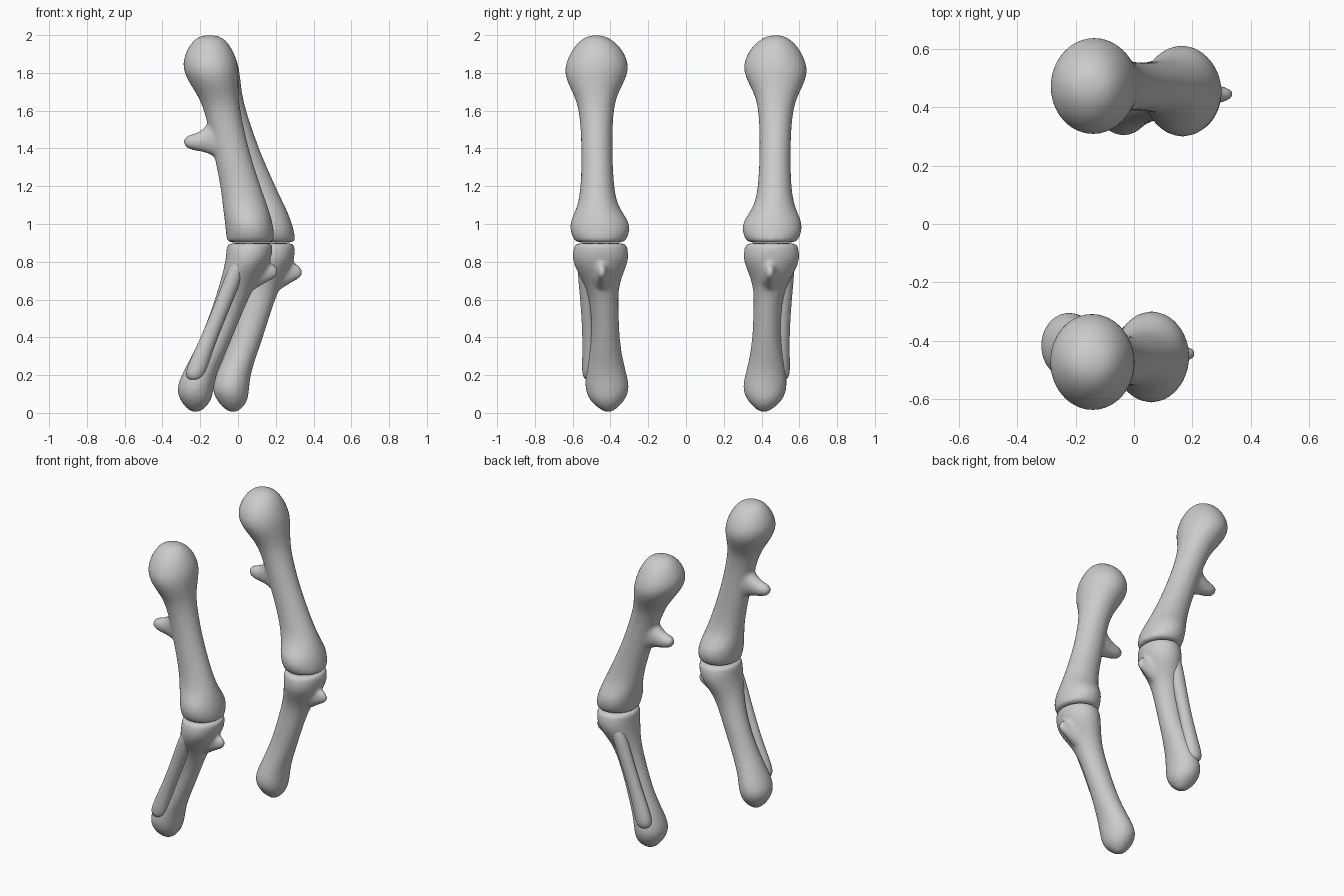
import bpy, bmesh, math

cube = bpy.data.objects.get("Cube")
if cube:
    bpy.data.objects.remove(cube, do_unlink=True)

GREY = (0.6, 0.6, 0.6, 1)
bone = bpy.data.materials.new("bone grey")
bone.use_nodes = True
bone.diffuse_color = GREY
bone.node_tree.nodes["Principled BSDF"].inputs["Base Color"].default_value = GREY

SIDES = 20

# Each section is: height, x from, x to, y from, y to
THIGH = [
    (2.0, -.17, -.13, -.49, -.46),
    (1.99, -.22, -.08, -.54, -.41),
    (1.94, -.265, -.035, -.595, -.345),
    (1.86, -.297, 0, -.638, -.302),
    (1.79, -.285, .005, -.647, -.305),
    (1.71, -.235, .003, -.61, -.35),
    (1.62, -.18, .008, -.565, -.385),
    (1.4, -.135, .055, -.553, -.39),
    (1.2, -.093, .12, -.557, -.382),
    (1.09, -.082, .16, -.575, -.36),
    (1.02, -.072, .182, -.615, -.3),
    (.96, -.066, .192, -.617, -.293),
    (.915, -.062, .192, -.595, -.315),
    (.901, -.055, .185, -.58, -.33),
    (.901, .03, .1, -.5, -.4),
]
SHIN = [
    (.899, .03, .1, -.5, -.4),
    (.899, -.055, .18, -.585, -.32),
    (.885, -.062, .187, -.595, -.31),
    (.82, -.065, .18, -.608, -.297),
    (.75, -.08, .145, -.58, -.325),
    (.66, -.105, .08, -.525, -.36),
    (.52, -.15, .02, -.5, -.355),
    (.36, -.215, -.045, -.503, -.35),
    (.22, -.29, -.11, -.53, -.318),
    (.13, -.332, -.127, -.54, -.292),
    (.06, -.305, -.14, -.51, -.325),
    (.015, -.265, -.185, -.45, -.375),
    (.003, -.235, -.215, -.425, -.4),
]
SPLINT = [
    (.83, -.02, .06, -.58, -.5),
    (.72, -.07, .025, -.572, -.49),
    (.6, -.115, -.025, -.56, -.485),
    (.42, -.188, -.1, -.548, -.475),
    (.28, -.255, -.15, -.55, -.465),
    (.2, -.285, -.172, -.552, -.46),
    (.17, -.255, -.205, -.53, -.48),
]

# Spur sections run along x instead: x, y from, y to, z from, z to
HIP_SPUR = [
    (-.04, -.53, -.41, 1.33, 1.59),
    (-.12, -.53, -.41, 1.35, 1.57),
    (-.16, -.52, -.42, 1.375, 1.53),
    (-.21, -.515, -.425, 1.385, 1.48),
    (-.265, -.51, -.43, 1.395, 1.475),
    (-.29, -.485, -.455, 1.42, 1.45),
]
KNEE_SPUR = [
    (.03, -.52, -.37, .62, .85),
    (.11, -.495, -.395, .665, .82),
    (.16, -.475, -.415, .695, .8),
    (.195, -.468, -.422, .71, .785),
    (.212, -.455, -.435, .73, .765),
]


def loft(bm, sections, along_x=False):
    """Skin a row of elliptical rings and close both ends."""
    rings = []
    for s, a0, a1, b0, b1 in sections:
        ring = []
        for i in range(SIDES):
            t = math.tau * i / SIDES
            a = (a0 + a1) / 2 + (a1 - a0) / 2 * math.cos(t)
            b = (b0 + b1) / 2 + (b1 - b0) / 2 * math.sin(t)
            ring.append(bm.verts.new((s, a, b) if along_x else (a, b, s)))
        rings.append(ring)
    for low, high in zip(rings, rings[1:]):
        for i in range(SIDES):
            j = (i + 1) % SIDES
            bm.faces.new((low[i], low[j], high[j], high[i]))
    bm.faces.new(rings[0])
    bm.faces.new(rings[-1])


def swing(co):
    """Lean a leg forward at the knee and the foot."""
    if co.z > 0.9:
        co.x += 0.115 * max(0, 1.85 - co.z) / 0.95
    else:
        co.x += 0.115 + 0.075 * (0.9 - co.z) / 0.8


def make_bone(name, shaft, spur, far):
    bm = bmesh.new()
    loft(bm, shaft)
    if spur:
        loft(bm, spur, along_x=True)
    if far:
        for v in bm.verts:
            v.co.y = -v.co.y
            swing(v.co)
    bmesh.ops.recalc_face_normals(bm, faces=bm.faces)
    mesh = bpy.data.meshes.new(name)
    bm.to_mesh(mesh)
    bm.free()
    mesh.materials.append(bone)
    obj = bpy.data.objects.new(name, mesh)
    bpy.context.collection.objects.link(obj)
    # Round the loft, then fuse spur and shaft and soften the seam
    obj.modifiers.new("Round", "SUBSURF").levels = 2
    obj.modifiers["Round"].render_levels = 2
    if spur:
        fuse = obj.modifiers.new("Fuse", "REMESH")
        fuse.mode = "VOXEL"
        fuse.voxel_size = 0.012
        fuse.use_smooth_shade = True
        soften = obj.modifiers.new("Soften", "SMOOTH")
        soften.factor = 0.5
        soften.iterations = 6
    for p in mesh.polygons:
        p.use_smooth = True


# Two mirrored legs, the far one swung forward
for side, far in (("front", False), ("back", True)):
    make_bone(side + "_thigh_bone", THIGH, HIP_SPUR, far)
    make_bone(side + "_shin_bone", SHIN, KNEE_SPUR, far)
    make_bone(side + "_splint_bone", SPLINT, None, far)
